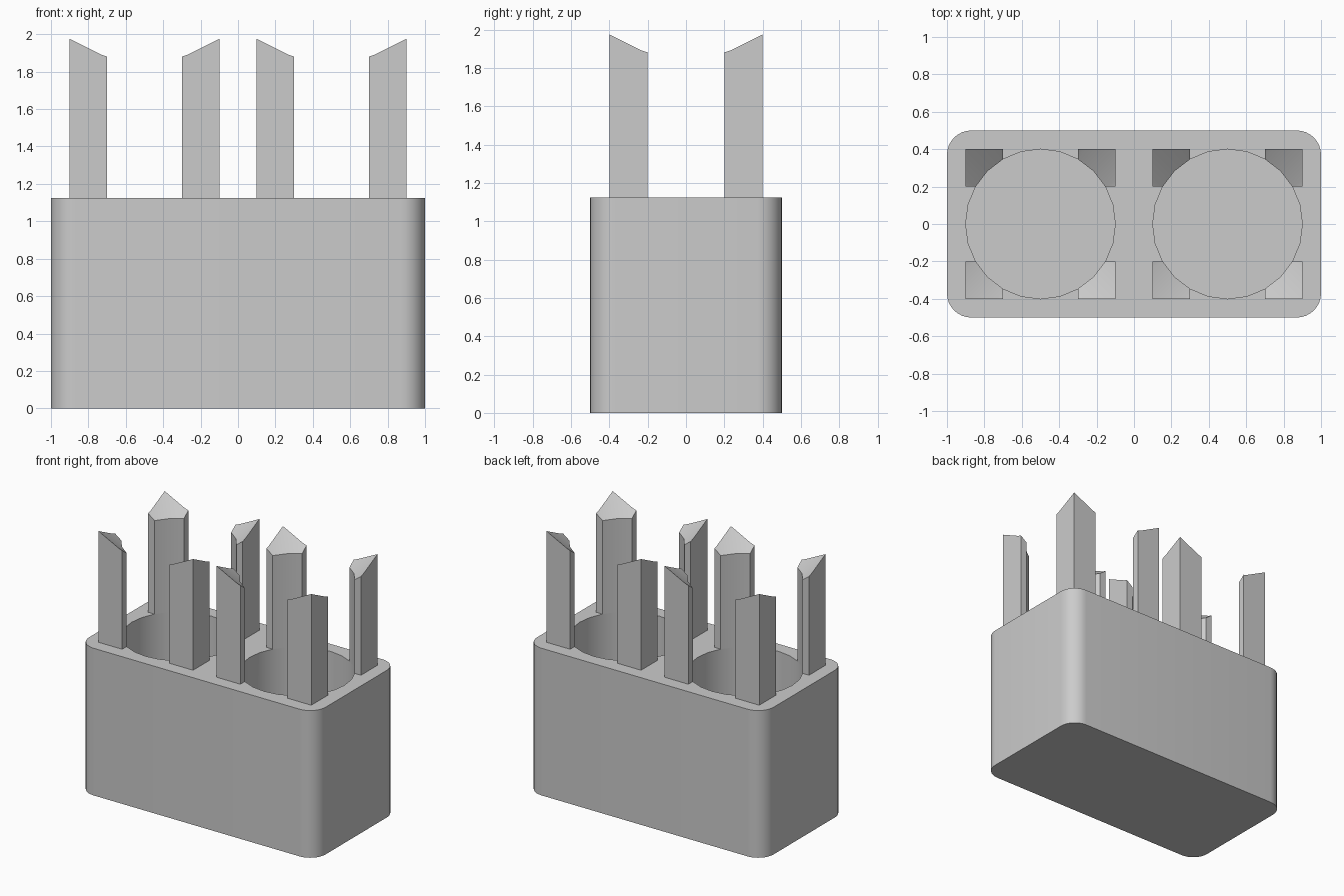
import bpy, bmesh
from math import radians, degrees, cos, sin, atan2, floor, hypot
from mathutils import Vector, Matrix

if "Cube" in bpy.data.objects:
    bpy.data.objects.remove(bpy.data.objects["Cube"], do_unlink=True)

BODY_H, TIP_H, FLOOR = 1.125, 1.975, 0.1
HOLE_X, RADIUS, SIDES = 0.5, 0.4, 24
STEP = 360 / SIDES

grey = bpy.data.materials.new("plain grey")
grey.use_nodes = True
grey.diffuse_color = (0.6, 0.6, 0.6, 1)
grey.node_tree.nodes["Principled BSDF"].inputs["Base Color"].default_value = grey.diffuse_color


def make_object(name, bm):
    bmesh.ops.recalc_face_normals(bm, faces=bm.faces)
    mesh = bpy.data.meshes.new(name)
    bm.to_mesh(mesh)
    bm.free()
    mesh.materials.append(grey)
    obj = bpy.data.objects.new(name, mesh)
    bpy.context.collection.objects.link(obj)
    return obj


def activate(obj):
    bpy.ops.object.select_all(action='DESELECT')
    obj.select_set(True)
    bpy.context.view_layer.objects.active = obj


def smooth(obj):
    activate(obj)
    bpy.ops.object.shade_smooth_by_angle(angle=radians(30))


# Body: block with rounded upright edges
bm = bmesh.new()
bmesh.ops.create_cube(bm, size=1, matrix=Matrix.Translation((0, 0, BODY_H / 2))
                      @ Matrix.Diagonal((2, 1, BODY_H, 1)))
upright = [e for e in bm.edges if abs(e.verts[0].co.z - e.verts[1].co.z) > 0.5]
bmesh.ops.bevel(bm, geom=upright, offset=0.13, segments=8, profile=0.5, affect='EDGES')
body = make_object("body", bm)

# Two round wells cut from the top
for side in (-1, 1):
    bm = bmesh.new()
    bmesh.ops.create_cone(bm, cap_ends=True, segments=SIDES, radius1=RADIUS, radius2=RADIUS,
                          depth=2, matrix=Matrix.Translation((side * HOLE_X, 0, FLOOR + 1)))
    cutter = make_object("well_cutter", bm)
    cutter.hide_render = True
    cut = body.modifiers.new("well", 'BOOLEAN')
    cut.operation, cut.solver, cut.object = 'DIFFERENCE', 'EXACT', cutter
    activate(body)
    bpy.ops.object.modifier_apply(modifier=cut.name)
    bpy.data.objects.remove(cutter, do_unlink=True)
smooth(body)


# Prongs: square posts hollowed by the well, with a conical lead-in on top
def top_height(x, y):
    facet = radians((floor(degrees(atan2(y, x)) / STEP + 1e-6) + 0.5) * STEP)
    inward = hypot(RADIUS, RADIUS) * cos(radians(STEP / 2)) - (x * cos(facet) + y * sin(facet))
    return TIP_H - 0.82 * inward


def prong(name, centre_x, sx, sy):
    arc = [(RADIUS * cos(radians(a)), RADIUS * sin(radians(a))) for a in (30, 45, 60)]
    ridge = RADIUS / 3 ** 0.5
    half = RADIUS / 2
    outline = [(RADIUS, half), (RADIUS, ridge), (RADIUS, RADIUS),
               (ridge, RADIUS), (half, RADIUS), arc[2], arc[1], arc[0]]
    bm = bmesh.new()
    place = lambda x, y, z: bm.verts.new((centre_x + sx * x, sy * y, z))
    low = [place(x, y, BODY_H) for x, y in outline]
    high = [place(x, y, top_height(x, y)) for x, y in outline]
    bm.faces.new(low)
    for i in range(len(outline)):
        j = (i + 1) % len(outline)
        bm.faces.new((low[i], low[j], high[j], high[i]))
    for facet in ((0, 1, 7), (1, 2, 6, 7), (2, 3, 5, 6), (3, 4, 5)):
        bm.faces.new([high[i] for i in facet])
    smooth(make_object(name, bm))


for well, centre_x in (("right", -HOLE_X), ("left", HOLE_X)):
    for sx, across in ((-1, "right"), (1, "left")):
        for sy, depth in ((-1, "front"), (1, "back")):
            prong(f"{well}_well_{depth}_{across}_prong", centre_x, sx, sy)
